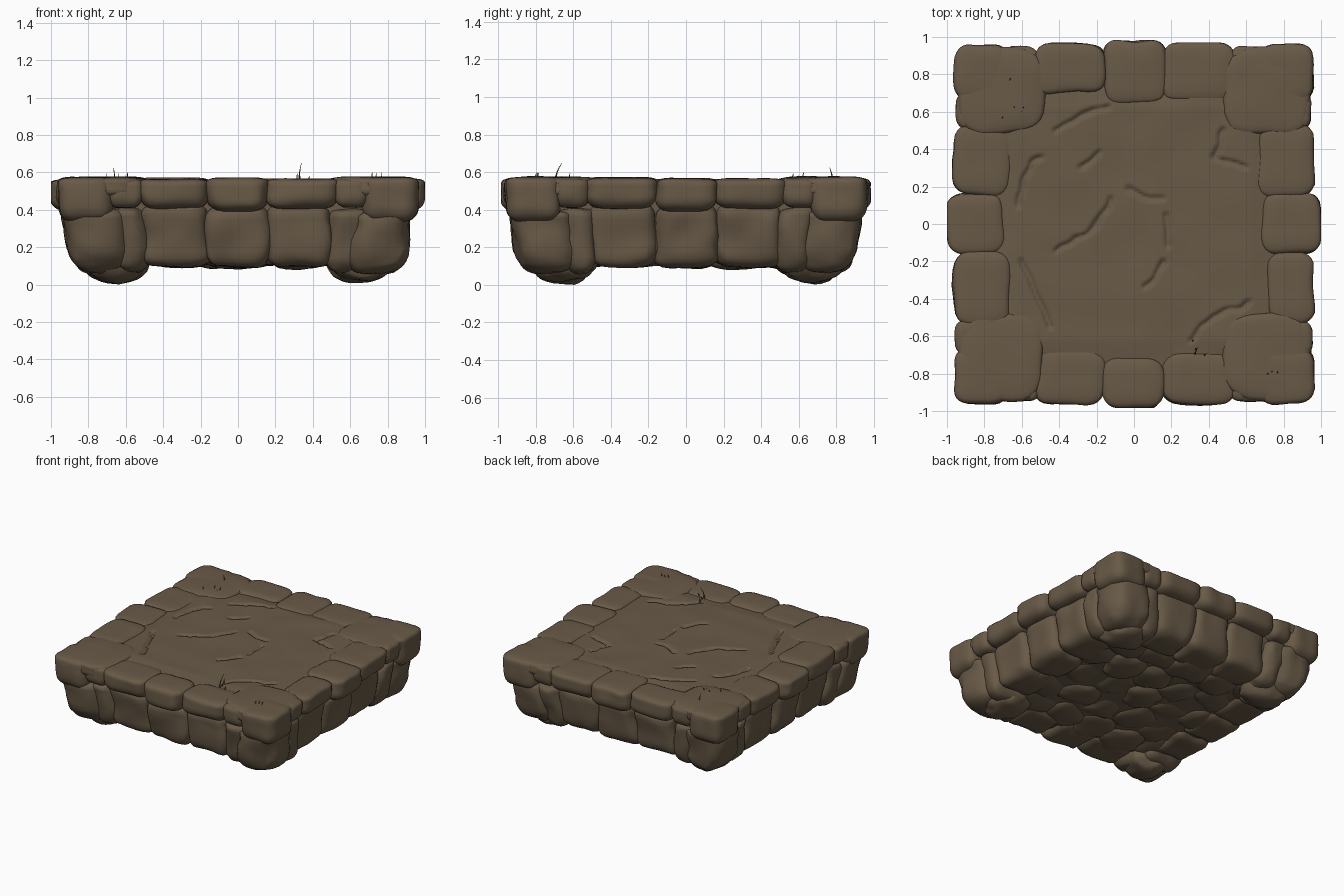
import bpy, bmesh, math, random
from mathutils import Vector, Matrix, noise

if "Cube" in bpy.data.objects:
    bpy.data.objects.remove(bpy.data.objects["Cube"])

random.seed(4)

stone_mat = bpy.data.materials.new("brown stone")
stone_mat.diffuse_color = (0.14, 0.102, 0.063, 1)
stone_mat.use_nodes = True
stone_mat.node_tree.nodes["Principled BSDF"].inputs["Base Color"].default_value = stone_mat.diffuse_color
CELLS = 12


def finish(name, bm):
    bmesh.ops.recalc_face_normals(bm, faces=bm.faces)
    for f in bm.faces:
        f.smooth = True
    me = bpy.data.meshes.new(name)
    bm.to_mesh(me)
    bm.free()
    me.materials.append(stone_mat)
    ob = bpy.data.objects.new(name, me)
    bpy.context.collection.objects.link(ob)
    return ob


def stone(name, x, y, z, r=0.08, r_top=0.03, r_low=0.07, taper=0.0,
          amp=0.022, turn=0, top_noise=0.25, spin=0.0):
    """Rounded, worn block filling the x, y and z ranges, turned about z by quarter turns."""
    lo, hi = Vector((x[0], y[0], z[0])), Vector((x[1], y[1], z[1]))
    mid, half = (lo + hi) / 2, (hi - lo) / 2
    seed = Vector((random.uniform(-50, 50), random.uniform(-50, 50), 7))
    bm = bmesh.new()
    bmesh.ops.create_cube(bm, size=2)
    bmesh.ops.subdivide_edges(bm, edges=bm.edges[:], cuts=CELLS - 1, use_grid_fill=True)
    rot = Matrix.Rotation(turn * math.pi / 2, 3, 'Z')
    tilt = Matrix.Rotation(spin, 3, 'Z')
    for v in bm.verts:
        p = [math.sin(c * math.pi / 2) for c in v.co]
        rad = [min(r, half.x), min(r, half.y),
               min(r_top if p[2] > 0 else r_low, half.z)]
        inner, d = Vector(), Vector()
        for i in range(3):
            q, lim = p[i] * half[i], half[i] - rad[i]
            inner[i] = max(-lim, min(lim, q))
            d[i] = (q - inner[i]) / rad[i]
        if d.length > 1e-6:
            m = max(abs(c) for c in d)
            d = d.normalized() * m
        q = inner + Vector([d[i] * rad[i] for i in range(3)])
        # worn surface, quieter on the flat top
        n = (noise.noise_vector(q * 5 + seed) * amp
             + noise.noise_vector(q * 15 + seed) * amp * 0.25)
        n.z *= top_noise
        # lower part drawn in towards the middle of the platform
        down = (half.z - q.z) / (2 * half.z)
        q = tilt @ q + mid + n
        q.x *= 1 - taper * down * (1 if abs(mid.x) > 0.4 else 0)
        q.y *= 1 - taper * down
        q = rot @ q
        q.x = max(-1, min(1, q.x))
        q.y = max(-0.985, min(0.985, q.y))
        q.z = max(0, q.z)
        v.co = q
    return finish(name, bm)


# solid core behind the stones
stone("core", (-0.84, 0.84), (-0.84, 0.84), (0.13, 0.53), amp=0.005)

sides = ("front", "right", "back", "left")
for k, side in enumerate(sides):
    # rim stones along the upper edge
    edges = (-0.53, -0.16, 0.155, 0.53)
    for i in range(3):
        out = (1.0 if k % 2 else 0.985) if i == 1 else 0.965
        a, b = edges[i], edges[i + 1]
        depth = random.uniform(0.64, 0.72)
        stone(f"{side}_rim_stone_{i+1}", (a - 0.006, b + 0.006), (-out, -depth),
              (0.39 if i == 1 else 0.405, 0.57 + random.uniform(-0.006, 0.004)),
              r=0.085, r_top=0.025, amp=0.016, turn=k)
    # small filler stones between rim and corner blocks
    for s in (-1, 1):
        xr = sorted((s * 0.51, s * 0.70))
        stone(f"{side}_filler_stone_{'left' if s < 0 else 'right'}", xr,
              (-0.95, -0.66), (0.41, 0.566), r=0.06, r_top=0.025, amp=0.014, turn=k)
    # corner cap plate and heavy outer corner block
    stone(f"{side}_corner_plate", (0.48, 0.945), (-0.945, -0.48), (0.45, 0.576),
          r=0.15, r_top=0.02, r_low=0.05, amp=0.022, turn=k)
    stone(f"{side}_corner_block", (0.665, 0.96), (-0.96, -0.665), (0.335, 0.575),
          r=0.08, r_top=0.025, r_low=0.08, amp=0.014, turn=k)
    # lower wall stones
    edges = (-0.51, -0.165, 0.16, 0.50)
    for i in range(3):
        stone(f"{side}_wall_stone_{i+1}", (edges[i] - 0.008, edges[i + 1] + 0.008),
              (-0.91 - 0.01 * (i == 1), -0.60), (0.095, 0.43), r=0.075, r_top=0.06,
              r_low=0.07, taper=0.05, amp=0.026, turn=k, top_noise=0.4)
    # lower corner stones: two halves and a foot
    stone(f"{side}_lower_corner", (0.60, 0.935), (-0.935, -0.60), (0.065, 0.40),
          r=0.12, r_low=0.13, taper=0.05, amp=0.035, turn=k, top_noise=0.6)
    stone(f"{side}_lower_corner_left", (0.49, 0.70), (-0.915, -0.58), (0.06, 0.41),
          r=0.09, r_low=0.1, taper=0.06, amp=0.03, turn=k, top_noise=0.6)
    stone(f"{side}_lower_corner_right", (0.58, 0.915), (-0.70, -0.49), (0.06, 0.41),
          r=0.09, r_low=0.1, taper=0.06, amp=0.03, turn=k, top_noise=0.6)
    stone(f"{side}_foot", (0.50, 0.82), (-0.82, -0.50), (0.008, 0.2),
          r=0.16, r_low=0.1, amp=0.05, turn=k, top_noise=0.5)

# cobbles of the underside
N = 5
for i in range(N):
    for j in range(N):
        cx = (i - (N - 1) / 2) * 0.27 + (0.06 if j % 2 else -0.06)
        cy = (j - (N - 1) / 2) * 0.27 + random.uniform(-0.03, 0.03)
        h, w = random.uniform(0.14, 0.18), random.uniform(0.13, 0.17)
        stone(f"underside_cobble_{i*N+j+1}", (cx - h, cx + h), (cy - w, cy + w),
              (random.uniform(0.085, 0.115), 0.24), r=0.12, r_low=0.06, amp=0.04,
              top_noise=0.4, spin=random.uniform(-0.5, 0.5))

# worn floor with cracks
cracks = [
    [(-0.42, -0.14), (-0.27, -0.06), (-0.18, 0.02), (-0.12, 0.13)],
    [(-0.03, 0.19), (0.08, 0.13), (0.16, 0.13)],
    [(0.17, 0.05), (0.185, -0.12)],
    [(0.16, -0.2), (0.13, -0.26), (0.06, -0.34)],
    [(-0.42, 0.5), (-0.28, 0.58), (-0.14, 0.63)],
    [(0.48, 0.5), (0.42, 0.36), (0.6, 0.3)],
    [(-0.28, 0.3), (-0.18, 0.38)],
    [(-0.62, 0.1), (-0.58, 0.28), (-0.5, 0.36)],
    [(0.3, -0.62), (0.42, -0.5), (0.62, -0.42)],
    [(-0.45, -0.55), (-0.52, -0.38), (-0.6, -0.2)],
]


def crack_distance(x, y):
    best = 9.0
    for line in cracks:
        for (ax, ay), (bx, by) in zip(line, line[1:]):
            dx, dy = bx - ax, by - ay
            t = max(0, min(1, ((x - ax) * dx + (y - ay) * dy) / (dx * dx + dy * dy)))
            best = min(best, math.hypot(x - ax - t * dx, y - ay - t * dy))
    return best


bm = bmesh.new()
bmesh.ops.create_grid(bm, x_segments=130, y_segments=130, size=0.84)
for v in bm.verts:
    x, y = v.co.x, v.co.y
    wob = noise.noise(Vector((x * 12, y * 12, 1))) * 0.015
    d = crack_distance(x + wob, y - wob)
    edge = max(0, max(abs(x), abs(y)) - 0.62)
    v.co.z = (0.561 + 0.008 * noise.noise(Vector((x * 4, y * 4, 3)))
              - 0.025 * max(0, 1 - d / 0.018) - 0.12 * edge)
finish("floor", bm)


# thin sprigs on the top
def sprig(name, x, y, top, lean):
    bm = bmesh.new()
    rings = []
    for i in range(5):
        t = i / 4
        w = 0.006 * (1 - 0.75 * t)
        c = Vector((x + lean * t * t * 0.4, y + lean * t * t, 0.55 + (top - 0.55) * t))
        rings.append([bm.verts.new(c + Vector((w * math.cos(a), w * math.sin(a), 0)))
                      for a in (0, math.tau / 3, 2 * math.tau / 3)])
    for a, b in zip(rings, rings[1:]):
        for i in range(3):
            bm.faces.new((a[i], a[(i + 1) % 3], b[(i + 1) % 3], b[i]))
    bm.faces.new(rings[-1])
    finish(name, bm)


sprig("tall_sprig", 0.325, -0.695, 0.65, 0.035)
sprig("corner_sprig", -0.66, 0.78, 0.625, -0.015)
for i in range(12):
    cx, cy = ((-0.66, 0.56), (0.75, -0.78), (0.36, -0.66))[i % 3]
    sprig(f"short_sprig_{i+1}", cx + random.uniform(-0.07, 0.07),
          cy + random.uniform(-0.06, 0.06), random.uniform(0.58, 0.6), 0.008)
